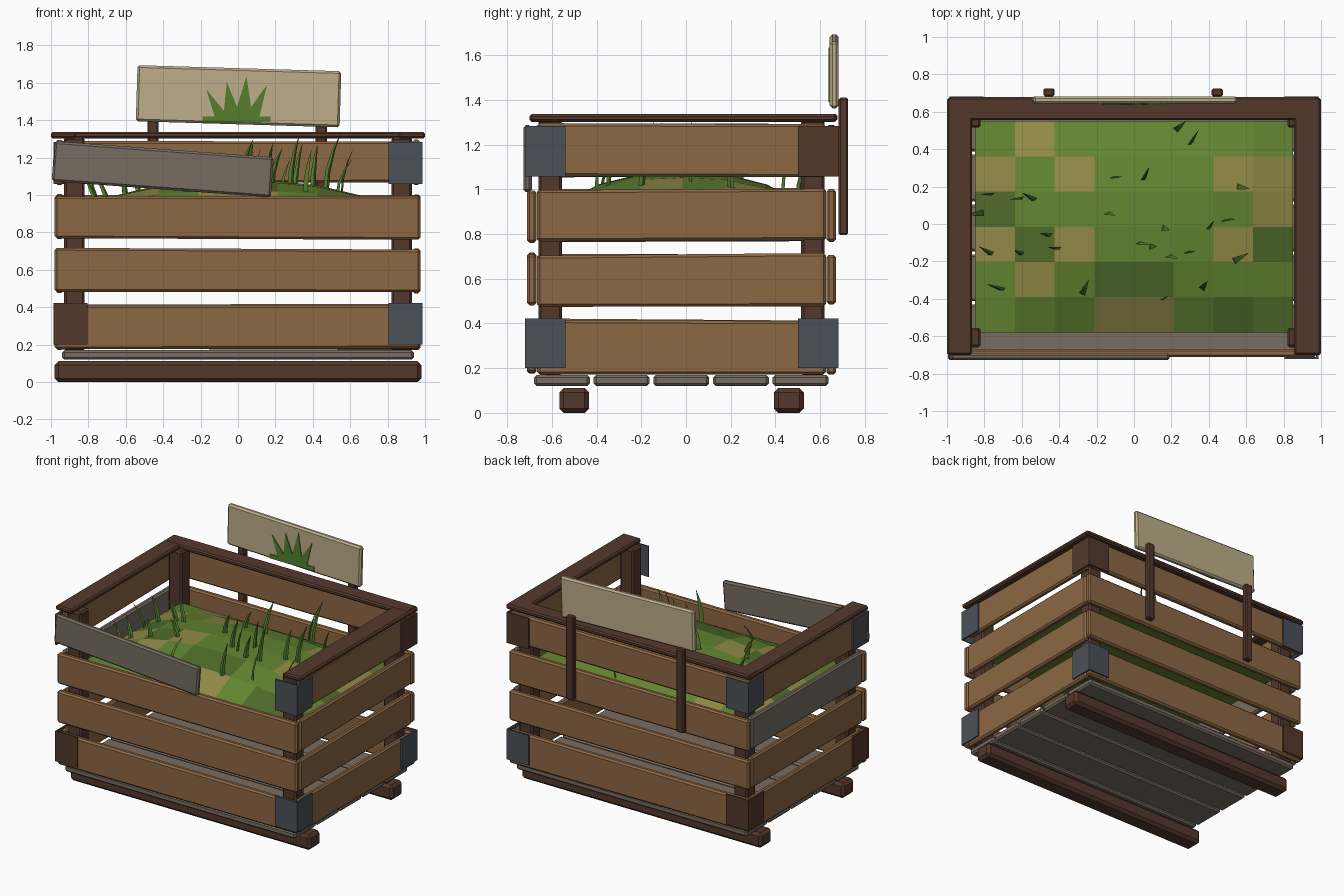
import bpy, bmesh, math, random
from mathutils import Vector, Matrix

if "Cube" in bpy.data.objects:
    bpy.data.objects.remove(bpy.data.objects["Cube"])

random.seed(7)


def material(name, hexcode):
    m = bpy.data.materials.new(name)
    srgb = [int(hexcode[i:i + 2], 16) / 255 for i in (0, 2, 4)]
    m.diffuse_color = [((c + 0.055) / 1.055) ** 2.4 if c > 0.04 else c / 12.92 for c in srgb] + [1]
    m.use_nodes = True
    m.node_tree.nodes["Principled BSDF"].inputs["Base Color"].default_value = m.diffuse_color
    return m


BROWN = material("slat brown", "8C6743")
DARK = material("dark frame brown", "54382C")
GREY = material("weathered grey wood", "776D62")
SLATE = material("slate metal", "4B5158")
CREAM = material("sign cream", "BDAE8A")
GREEN = material("grass green", "628431")
DEEP = material("deep grass green", "4F6B29")
STRAW = material("dry straw", "928A47")
LEAF = material("blade green", "547F2D")


def finish(name, bm, mats):
    bmesh.ops.recalc_face_normals(bm, faces=bm.faces[:])
    me = bpy.data.meshes.new(name)
    bm.to_mesh(me)
    bm.free()
    for m in mats:
        me.materials.append(m)
    ob = bpy.data.objects.new(name, me)
    bpy.context.collection.objects.link(ob)
    return ob


def add_box(bm, lo, hi):
    lo, hi = Vector(lo), Vector(hi)
    mat = Matrix.Translation((lo + hi) / 2) @ Matrix.Diagonal((*(hi - lo), 1))
    return bmesh.ops.create_cube(bm, size=1, matrix=mat)["verts"]


def box(name, lo, hi, mat, bevel=0.012, tilt=0, skew=0):
    """Bevelled board; tilt turns it about y, skew shifts its end heights."""
    bm = bmesh.new()
    verts = add_box(bm, lo, hi)
    if skew:
        axis = 0 if hi[0] - lo[0] > hi[1] - lo[1] else 1
        shift = {(e, t): random.uniform(-skew, skew) for e in (0, 1) for t in (0, 1)}
        mid = [(a + b) / 2 for a, b in zip(lo, hi)]
        for v in verts:
            v.co.z += shift[(int(v.co[axis] > mid[axis]), int(v.co.z > mid[2]))]
    if bevel:
        bmesh.ops.bevel(bm, geom=bm.edges[:], offset=bevel, segments=1, affect='EDGES')
    if tilt:
        c = (Vector(lo) + Vector(hi)) / 2
        bmesh.ops.rotate(bm, verts=bm.verts[:], cent=c, matrix=Matrix.Rotation(math.radians(tilt), 3, 'Y'))
    return finish(name, bm, [mat])


# skids and floor boards
for i, y in enumerate((-0.5, 0.46)):
    box(f"skid_{i}", (-0.98, y - 0.067, 0), (0.98, y + 0.067, 0.112), DARK, 0.02)
for i in range(5):
    y = -0.68 + i * 0.267
    box(f"floor_board_{i}", (-0.94, y, 0.12), (0.94, y + 0.25, 0.17), GREY)

# corner posts
for sx in (-1, 1):
    for name, y in (("front", -0.66), ("back", 0.515)):
        box(f"{name}_post_{sx}", (sx * 0.875 - 0.055, y, 0.165), (sx * 0.875 + 0.055, y + 0.105, 1.31), DARK)

# wall slats, the top front one hangs loose
rows = [(0.178, 0.417), (0.48, 0.71), (0.768, 1.0), (1.06, 1.292)]
for r, (z0, z1) in enumerate(rows):
    if r < 3:
        box(f"front_slat_{r}", (-0.98, -0.712, z0), (0.975, -0.668, z1), BROWN, skew=0.008)
    box(f"back_slat_{r}", (-0.98, 0.628, z0), (0.975, 0.672, z1), BROWN, skew=0.008)
    box(f"right_slat_{r}", (0.933, -0.666, z0), (0.975, 0.626, z1), BROWN, skew=0.008)
    box(f"left_slat_{r}", (-0.975, -0.666, z0), (-0.933, 0.626, z1), GREY if r == 2 else BROWN, skew=0.008)
box("loose_front_slat", (-0.99, -0.728, 1.03), (0.185, -0.69, 1.245), GREY, tilt=4.2)

# top rail on three sides
box("left_rail", (-1, -0.70, 1.302), (-0.865, 0.675, 1.337), DARK, 0.01)
box("right_rail", (0.855, -0.70, 1.302), (1, 0.675, 1.337), DARK, 0.01)
box("back_rail", (-0.99, 0.555, 1.303), (0.99, 0.678, 1.338), DARK, 0.01)

# folded corner plates
plates = [("front_right", 1, 0, SLATE, SLATE), ("front_left", -1, 0, DARK, SLATE),
          ("back_right", 1, 1, SLATE, DARK), ("back_left", -1, 1, DARK, SLATE)]
for name, sx, back, low, high in plates:
    for level, mat, z0, z1 in (("lower", low, 0.2, 0.422), ("upper", high, 1.058, 1.284)):
        bm = bmesh.new()
        ya, yb = (0.672, 0.683) if back else (-0.721, -0.711)
        xs = sorted((sx * 0.805, sx * 0.985))
        if not (name == "front_left" and level == "upper"):
            add_box(bm, (xs[0], ya, z0), (xs[1], yb, z1))
        ys = (0.5, 0.683) if back else (-0.721, -0.54)
        xs = sorted((sx * 0.974, sx * 0.986))
        add_box(bm, (xs[0], ys[0], z0), (xs[1], ys[1], z1))
        finish(f"{name}_{level}_plate", bm, [mat])


# turf mound with dry patches
def height(x, y):
    u, v = min(abs(x) / 0.85, 1), min(abs(y + 0.015) / 0.565, 1)
    return 0.92 + 0.16 * (1 - u ** 2.5) * (1 - v ** 2.5)


STRAW_CELLS = {(1, 0), (0, 1), (2, 1), (6, 1), (7, 1), (7, 2), (0, 3), (2, 3), (6, 3), (1, 4), (3, 5), (4, 5)}
DEEP_CELLS = {(3, 4), (4, 4), (7, 5), (6, 5), (1, 3), (7, 3), (0, 2)}
bm = bmesh.new()
grid = [[bm.verts.new((-0.85 + i * 0.2125, 0.55 - j * 0.1883, 0)) for i in range(9)] for j in range(7)]
for j in range(6):
    for i in range(8):
        f = bm.faces.new((grid[j][i], grid[j + 1][i], grid[j + 1][i + 1], grid[j][i + 1]))
        f.material_index = 1 if (i, j) in STRAW_CELLS else 2 if (i, j) in DEEP_CELLS else 0
for row in grid:
    for v in row:
        v.co.z = height(v.co.x, v.co.y)
rim = [e for e in bm.edges if e.is_boundary]
skirt = bmesh.ops.extrude_edge_only(bm, edges=rim)["geom"]
for v in (g for g in skirt if isinstance(g, bmesh.types.BMVert)):
    v.co.z = 0.87
bmesh.ops.holes_fill(bm, edges=[e for e in bm.edges if e.is_boundary], sides=0)
finish("turf_mound", bm, [GREEN, STRAW, DEEP])

# grass blades: bent, tapered three-sided spikes
spots = [(-.76, .16), (-.6, .14), (-.53, .13), (-.8, .06), (-.76, -.16), (-.6, -.16), (-.45, -.06),
         (-.4, -.13), (-.7, -.35), (-.28, -.38), (-.12, .25), (-.15, .06), (.05, .24), (.22, .5),
         (.3, .43), (.02, -.1), (.08, -.12), (.15, -.02), (.18, -.17), (.28, -.15), (.4, -.02),
         (.55, .2), (.36, -.35), (.53, -.2), (.15, -.4), (.47, 0.02)]
bm = bmesh.new()
for x, y in spots:
    tall = random.uniform(0.2, 0.34) if x > -0.1 else random.uniform(0.14, 0.22)
    lean = random.uniform(0.04, 0.1)
    a = random.uniform(-0.3, 1.2) if x > -0.3 else random.uniform(2.6, 3.4)
    d = Vector((math.cos(a), math.sin(a), 0))
    side = Vector((-d.y, d.x, 0)) if random.random() < 0.3 else Vector((0.9, 0.45, 0))
    base = Vector((x, y, height(x, y) - 0.03))
    rings = []
    for t in (0, 0.35, 0.7):
        c = base + d * lean * t * t + Vector((0, 0, tall * t))
        w = 0.017 * (1 - 0.8 * t * t)
        rings.append([bm.verts.new(c + o) for o in (side * w, side * -w, Vector((side.y, -side.x, 0)) * w * 0.5)])
    tip = bm.verts.new(base + d * lean + Vector((0, 0, tall)))
    bm.faces.new(rings[0])
    for k in range(3):
        n = (k + 1) % 3
        for lo, hi in zip(rings, rings[1:]):
            bm.faces.new((lo[k], lo[n], hi[n], hi[k]))
        bm.faces.new((rings[-1][k], rings[-1][n], tip))
finish("grass_blades", bm, [LEAF])

# sign board on two stakes
for i, x in enumerate((-0.455, 0.445)):
    box(f"sign_stake_{i}", (x - 0.03, 0.683, 0.795), (x + 0.03, 0.725, 1.41), DARK, 0.008)
box("sign_board", (-0.542, 0.643, 1.378), (0.548, 0.683, 1.678), CREAM, tilt=1.7)

# painted grass tuft on the sign
outline = [(-.19, 1.39), (-.19, 1.42), (-.125, 1.42), (-.17, 1.565), (-.075, 1.45), (-.06, 1.605), (-.005, 1.47),
           (.045, 1.635), (.07, 1.47), (.155, 1.59), (.115, 1.42), (.175, 1.42), (.175, 1.39)]
bm = bmesh.new()
face = bm.faces.new([bm.verts.new((x, 0.637, z)) for x, z in outline])
ext = bmesh.ops.extrude_face_region(bm, geom=[face])["geom"]
bmesh.ops.translate(bm, verts=[g for g in ext if isinstance(g, bmesh.types.BMVert)], vec=(0, 0.008, 0))
finish("sign_grass_emblem", bm, [LEAF])
